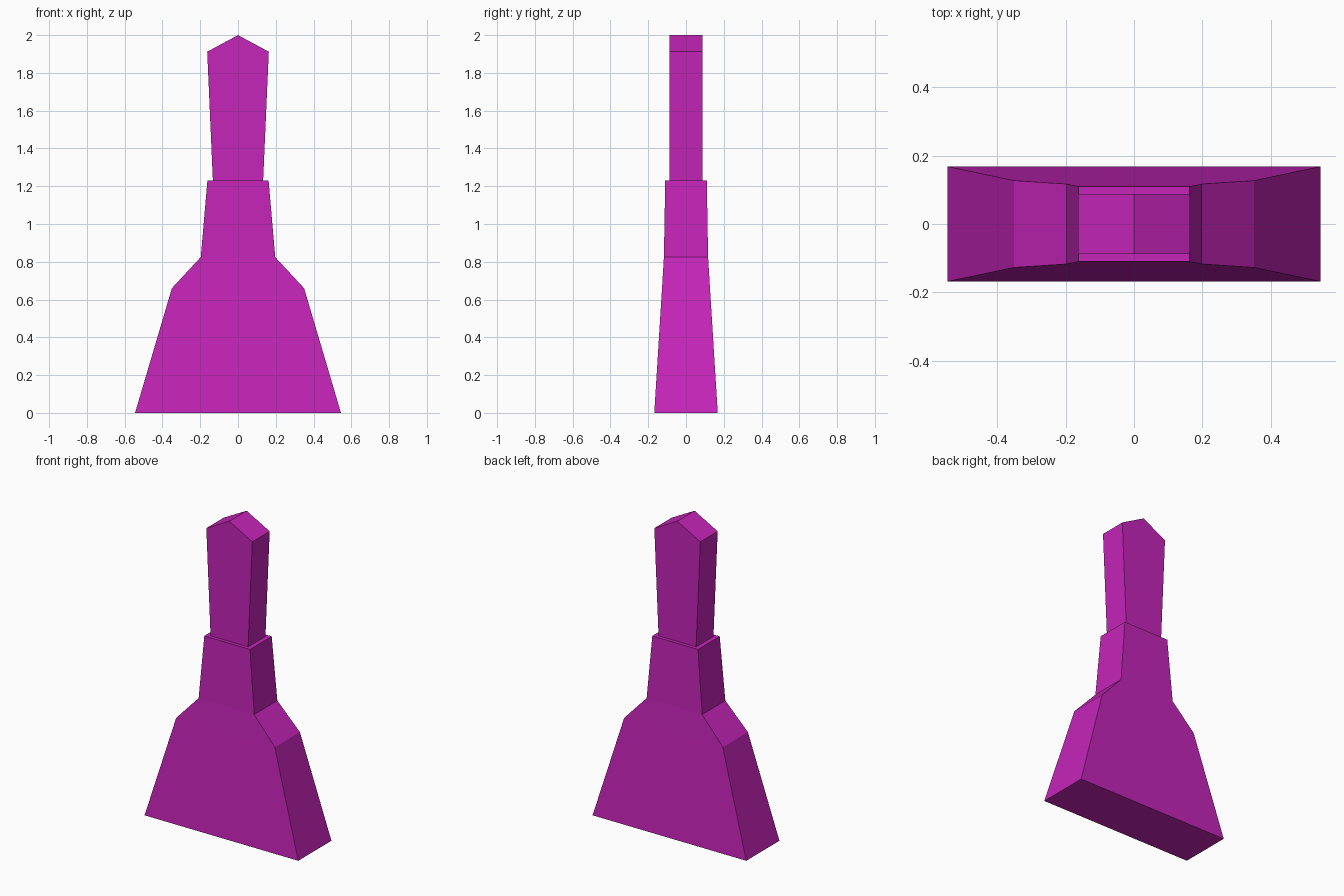
import bpy, bmesh

if "Cube" in bpy.data.objects:
    bpy.data.objects.remove(bpy.data.objects["Cube"])

paint = bpy.data.materials.new("magenta")
paint.diffuse_color = (0.56, 0.018, 0.48, 1)
paint.use_nodes = True
paint.node_tree.nodes["Principled BSDF"].inputs["Base Color"].default_value = paint.diffuse_color


def loft(name, rings):
    """Stack rectangular sections (half width, half depth, height) into a closed solid."""
    bm = bmesh.new()
    loops = [[bm.verts.new((sx * hx, sy * hy, z))
              for sx, sy in ((-1, -1), (1, -1), (1, 1), (-1, 1))]
             for hx, hy, z in rings]
    for low, high in zip(loops, loops[1:]):
        for i in range(4):
            j = (i + 1) % 4
            bm.faces.new((low[i], low[j], high[j], high[i]))
    bm.faces.new(loops[0][::-1])
    if rings[-1][0] > 0:
        bm.faces.new(loops[-1])
    # a zero-width last section collapses to a ridge
    bmesh.ops.remove_doubles(bm, verts=bm.verts[:], dist=0.0001)
    bmesh.ops.recalc_face_normals(bm, faces=bm.faces[:])
    mesh = bpy.data.meshes.new(name)
    bm.to_mesh(mesh)
    bm.free()
    mesh.materials.append(paint)
    obj = bpy.data.objects.new(name, mesh)
    bpy.context.collection.objects.link(obj)
    return obj


# flared lower body with sloped shoulders and neck
loft("flared_body", [(0.545, 0.168, 0), (0.35, 0.127, 0.66),
                     (0.197, 0.117, 0.825), (0.162, 0.11, 1.23)])

# handle that widens upward to a gabled tip
loft("handle", [(0.133, 0.088, 1.23), (0.163, 0.088, 1.912), (0, 0.088, 2.0)])
